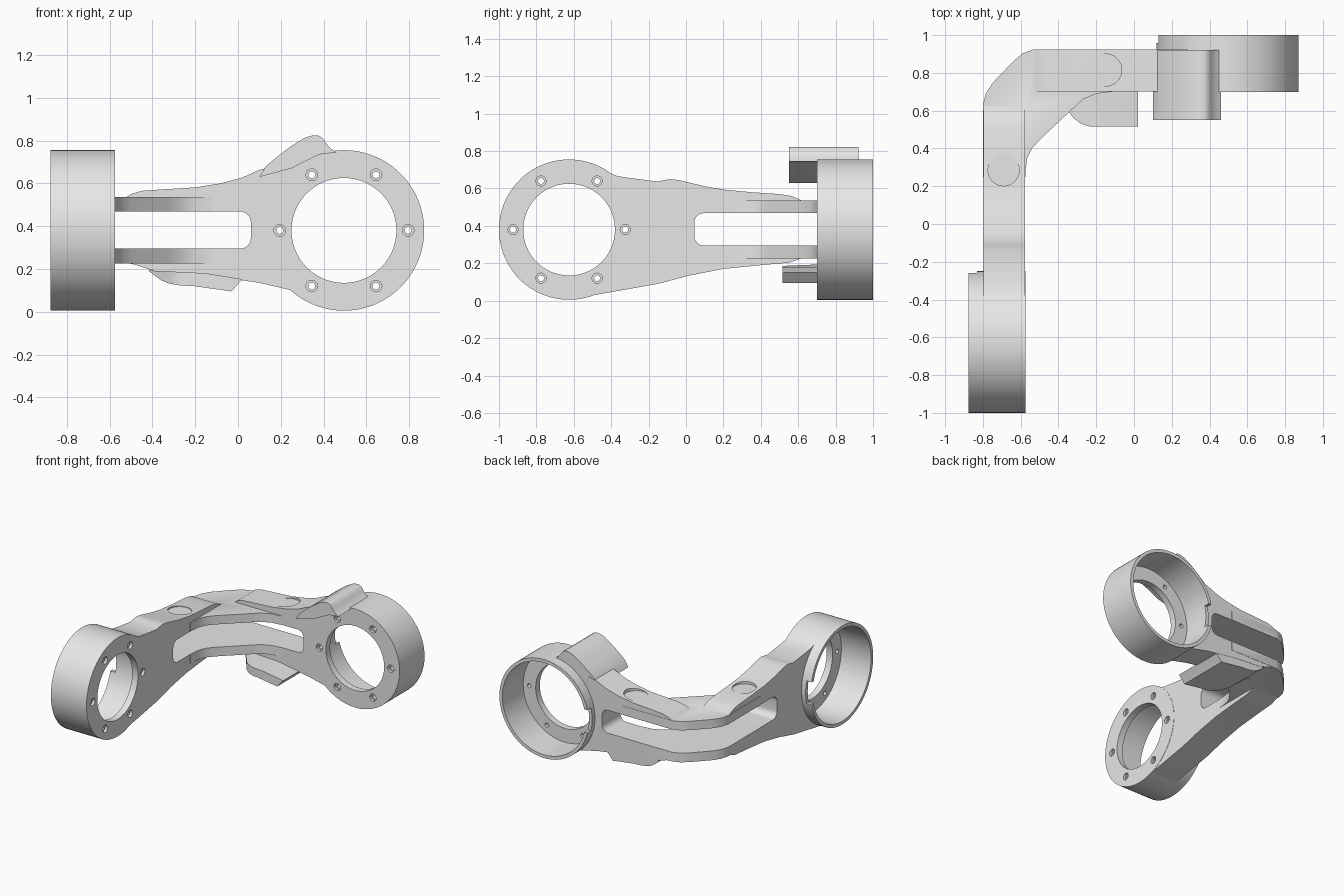
import bpy, bmesh, math

cube = bpy.data.objects.get("Cube")
if cube:
    bpy.data.objects.remove(cube, do_unlink=True)

grey = bpy.data.materials.new("plain_grey")
grey.use_nodes = True
grey.diffuse_color = (0.8, 0.8, 0.8, 1)
for node in grey.node_tree.nodes:
    if node.type == 'BSDF_PRINCIPLED':
        node.inputs["Base Color"].default_value = (0.8, 0.8, 0.8, 1)

MID = 0.38          # height of both ring centres
RING, BORE, HOLE, SCREWS = 0.375, 0.35, 0.245, 0.3


def place(axis, u, v, t):
    return {'x': (t, u, v), 'y': (u, t, v), 'z': (u, v, t)}[axis]


def solid(name, axis, *parts):
    """One object from separate outlines, each extruded along an axis."""
    bm = bmesh.new()
    for outline, lo, hi in parts:
        a = [bm.verts.new(place(axis, u, v, lo)) for u, v in outline]
        b = [bm.verts.new(place(axis, u, v, hi)) for u, v in outline]
        bm.faces.new(a)
        bm.faces.new(b[::-1])
        for i in range(len(a)):
            j = (i + 1) % len(a)
            bm.faces.new((a[i], b[i], b[j], a[j]))
    bmesh.ops.recalc_face_normals(bm, faces=bm.faces)
    mesh = bpy.data.meshes.new(name)
    bm.to_mesh(mesh)
    bm.free()
    mesh.materials.append(grey)
    ob = bpy.data.objects.new(name, mesh)
    bpy.context.collection.objects.link(ob)
    return ob


def combine(target, tool, operation):
    mod = target.modifiers.new("combine", 'BOOLEAN')
    mod.operation = operation
    mod.solver = 'EXACT'
    mod.object = tool
    bpy.context.view_layer.objects.active = target
    bpy.ops.object.modifier_apply(modifier=mod.name)
    bpy.data.objects.remove(tool, do_unlink=True)


def circle(u, v, r, n=96):
    return [(u + r * math.cos(math.tau * i / n), v + r * math.sin(math.tau * i / n))
            for i in range(n)]


def rect(u0, u1, v0, v1):
    return [(u0, v0), (u1, v0), (u1, v1), (u0, v1)]


def slot(end, far, r=0.05, v0=0.295, v1=0.468):
    """Slot outline with rounded corners at one end."""
    s = 1 if end > far else -1
    arc = [(math.cos(i * math.pi / 16), math.sin(i * math.pi / 16)) for i in range(9)]
    top = [(end - s * r + s * r * c, v1 - r + r * q) for c, q in arc]
    low = [(end - s * r + s * r * c, v0 + r - r * q) for c, q in arc[::-1]]
    return [(far, v0)] + low + top + [(far, v1)]


# corner block seen from above, with chamfered outside and filleted inside
body = solid("bracket_arm", 'z', ([
    (-0.8, 0.25), (-0.8, 0.63), (-0.785, 0.69), (-0.75, 0.745), (-0.64, 0.86),
    (-0.59, 0.903), (-0.53, 0.925), (-0.12, 0.925), (-0.12, 0.70), (-0.2, 0.69),
    (-0.27, 0.66), (-0.33, 0.605), (-0.5, 0.445), (-0.54, 0.4), (-0.565, 0.35),
    (-0.575, 0.28), (-0.575, 0.25)], 0.225, 0.535))

# arm running across the back
back_arm = solid("back_arm", 'y', ([
    (-0.53, 0.53), (-0.5, 0.55), (-0.45, 0.565), (-0.38, 0.57), (-0.2, 0.581),
    (-0.08, 0.6), (0.02, 0.627), (0.1, 0.663), (0.15, 0.675), (0.4, 0.72), (0.5, 0.74),
    (0.5, 0.02), (0.33, 0.05), (0.25, 0.1), (0.1, 0.135), (0.02, 0.147),
    (-0.15, 0.172), (-0.38, 0.188), (-0.42, 0.2), (-0.48, 0.22), (-0.53, 0.23)],
    0.702, 0.923))

# arm running along the side
side_arm = solid("side_arm", 'x', ([
    (-0.62, 0.72), (-0.45, 0.705), (-0.42, 0.69), (-0.37, 0.667), (-0.3, 0.656),
    (-0.15, 0.637), (-0.115, 0.645), (-0.08, 0.65), (-0.04, 0.645), (0.1, 0.612),
    (0.2, 0.594), (0.35, 0.58), (0.5, 0.57), (0.57, 0.558), (0.63, 0.53),
    (0.63, 0.23), (0.55, 0.203), (0.4, 0.19), (0.2, 0.17), (0.02, 0.135),
    (-0.15, 0.09), (-0.49, 0.03), (-0.62, 0.02)], -0.798, -0.577))

# curved tab above and rounded tab below the back arm
upper_tab = solid("upper_tab", 'y', ([
    (0.1, 0.63), (0.13, 0.68), (0.19, 0.73), (0.25, 0.775), (0.31, 0.812), (0.345, 0.823),
    (0.375, 0.823), (0.395, 0.812), (0.41, 0.79), (0.43, 0.765), (0.46, 0.745),
    (0.38, 0.735), (0.25, 0.67)], 0.55, 0.921))
lower_tab = solid("lower_tab", 'y', ([
    (-0.42, 0.193), (-0.36, 0.147), (-0.32, 0.131), (-0.27, 0.123), (-0.2, 0.119),
    (-0.03, 0.095), (0.02, 0.152), (-0.15, 0.18)], 0.515, 0.921))
tab_plan = solid("tab_plan", 'z', ([
    (-0.43, 0.95), (-0.43, 0.70), (-0.35, 0.6), (-0.32, 0.56), (-0.28, 0.53),
    (-0.24, 0.518), (-0.2, 0.51), (0.05, 0.51), (0.05, 0.95)], 0, 0.3))
combine(lower_tab, tab_plan, 'INTERSECT')

# (axis, ring centre, floor position, rim direction, side on which the arm joins)
rings = [('y', 0.495, 0.70, 1), ('x', -0.625, -0.575, -1)]
for axis, centre, floor, way in rings:
    ring = solid("ring", axis, (circle(centre, MID, RING), floor, floor + way * 0.3))
    combine(body, ring, 'UNION')
for part in (back_arm, side_arm, upper_tab, lower_tab):
    combine(body, part, 'UNION')

# cups, through holes, countersunk screw holes and rim notches
for axis, centre, floor, way in rings:
    spots = [(centre + SCREWS * math.cos(k * math.pi / 3),
              MID + SCREWS * math.sin(k * math.pi / 3)) for k in range(6)]
    cup = solid("cup_cutter", axis,
                (circle(centre, MID, BORE), floor + way * 0.05, floor + way * 0.5),
                *[(circle(u, v, 0.027, 24), floor - way * 0.03, floor + way * 0.02)
                  for u, v in spots])
    combine(body, cup, 'DIFFERENCE')
    holes = solid("hole_cutter", axis,
                  (circle(centre, MID, HOLE), floor - way * 0.1, floor + way * 0.1),
                  *[(circle(u, v, 0.016, 20), floor - way * 0.1, floor + way * 0.1)
                    for u, v in spots])
    combine(body, holes, 'DIFFERENCE')
    edge = centre - way * RING
    notch = solid("notch_cutter", axis,
                  (rect(edge - way * 0.05, edge + way * 0.15, MID - 0.086, MID + 0.086),
                   floor + way * 0.257, floor + way * 0.4))
    combine(body, notch, 'DIFFERENCE')

# long slot wrapping round the corner
combine(body, solid("slot_cutter", 'y', (slot(0.06, -1), 0.5, 1.1)), 'DIFFERENCE')
combine(body, solid("slot_cutter", 'x', (slot(0.045, 1.1), -1, -0.4)), 'DIFFERENCE')

# shallow round seats on the arm tops
seats = solid("seat_cutter", 'z', (circle(-0.15, 0.815, 0.085, 48), 0.58, 0.7),
              (circle(-0.69, 0.285, 0.083, 48), 0.575, 0.7))
combine(body, seats, 'DIFFERENCE')

bpy.ops.object.select_all(action='DESELECT')
body.select_set(True)
bpy.context.view_layer.objects.active = body
bpy.ops.object.shade_smooth_by_angle(angle=math.radians(30))
